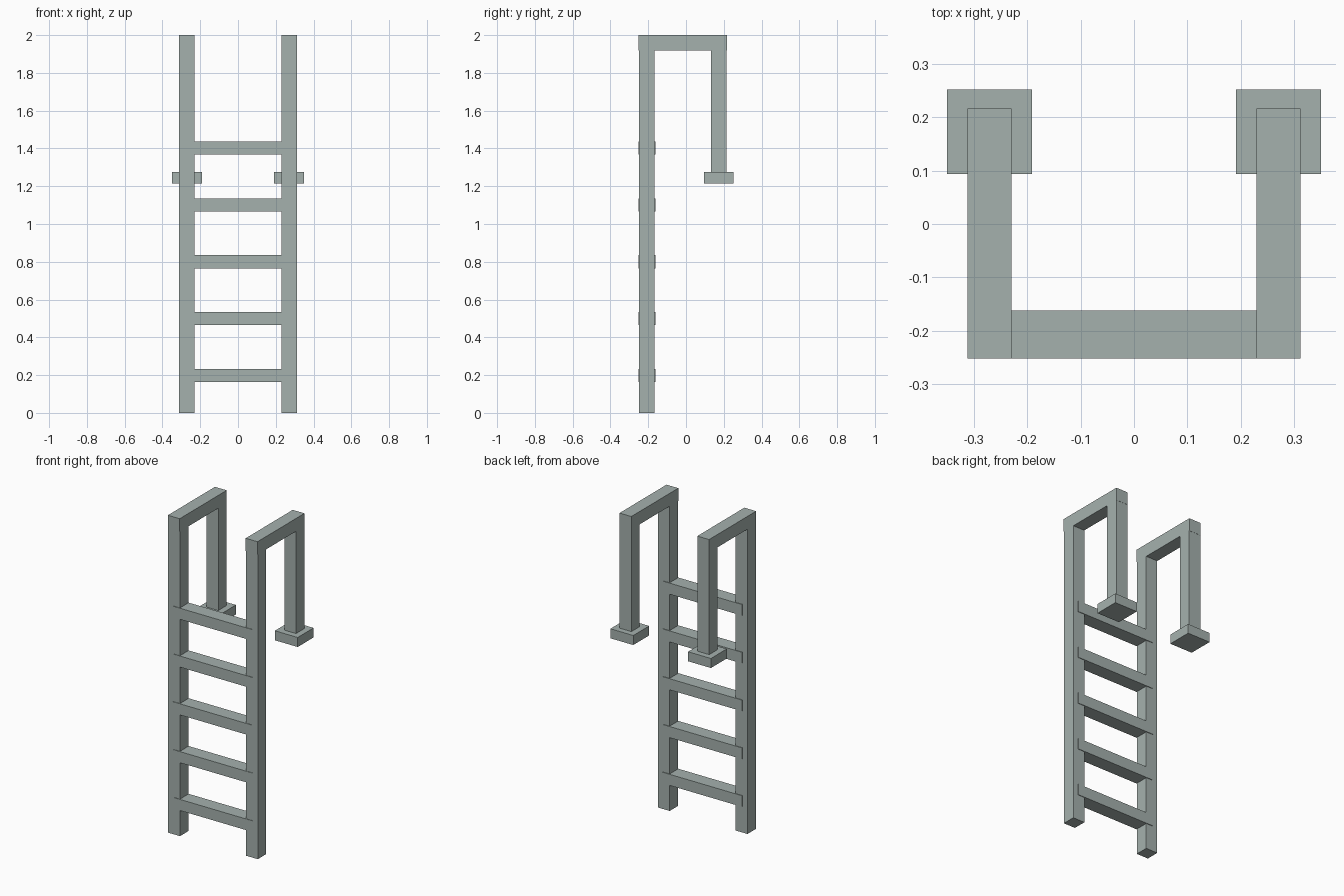
import bpy

cube = bpy.data.objects.get("Cube")
if cube:
    bpy.data.objects.remove(cube, do_unlink=True)

# Single painted metal colour
metal = bpy.data.materials.new("light_grey_green_metal")
metal.use_nodes = True
colour = (0.376, 0.44, 0.423, 1)
metal.diffuse_color = colour
metal.node_tree.nodes["Principled BSDF"].inputs["Base Color"].default_value = colour


def box(name, x, y, z):
    """Box from (min, max) ranges on each axis."""
    ranges = (x, y, z)
    bpy.ops.mesh.primitive_cube_add(size=1, location=[(a + b) / 2 for a, b in ranges])
    ob = bpy.context.object
    ob.name = name
    ob.scale = [abs(b - a) for a, b in ranges]
    bpy.ops.object.transform_apply(location=False, rotation=False, scale=True)
    ob.data.materials.append(metal)
    return ob


# Side rails: front post, top handrail, rear post and foot plate
for side, s in (("left", 1), ("right", -1)):
    rail_x = (s * 0.23, s * 0.312)
    foot_x = (s * 0.191, s * 0.35)
    box(side + "_front_post", rail_x, (-0.249, -0.166), (0, 1.919))
    box(side + "_top_handrail", rail_x, (-0.252, 0.216), (1.919, 2))
    box(side + "_rear_post", rail_x, (0.132, 0.215), (1.275, 1.919))
    box(side + "_foot_plate", foot_x, (0.094, 0.252), (1.215, 1.275))

# Rungs, slightly deeper than the posts they are set into
for i in range(5):
    z = 0.198 + 0.301 * i
    box(f"rung_{i + 1}", (-0.276, 0.276), (-0.252, -0.162), (z - 0.035, z + 0.035))
